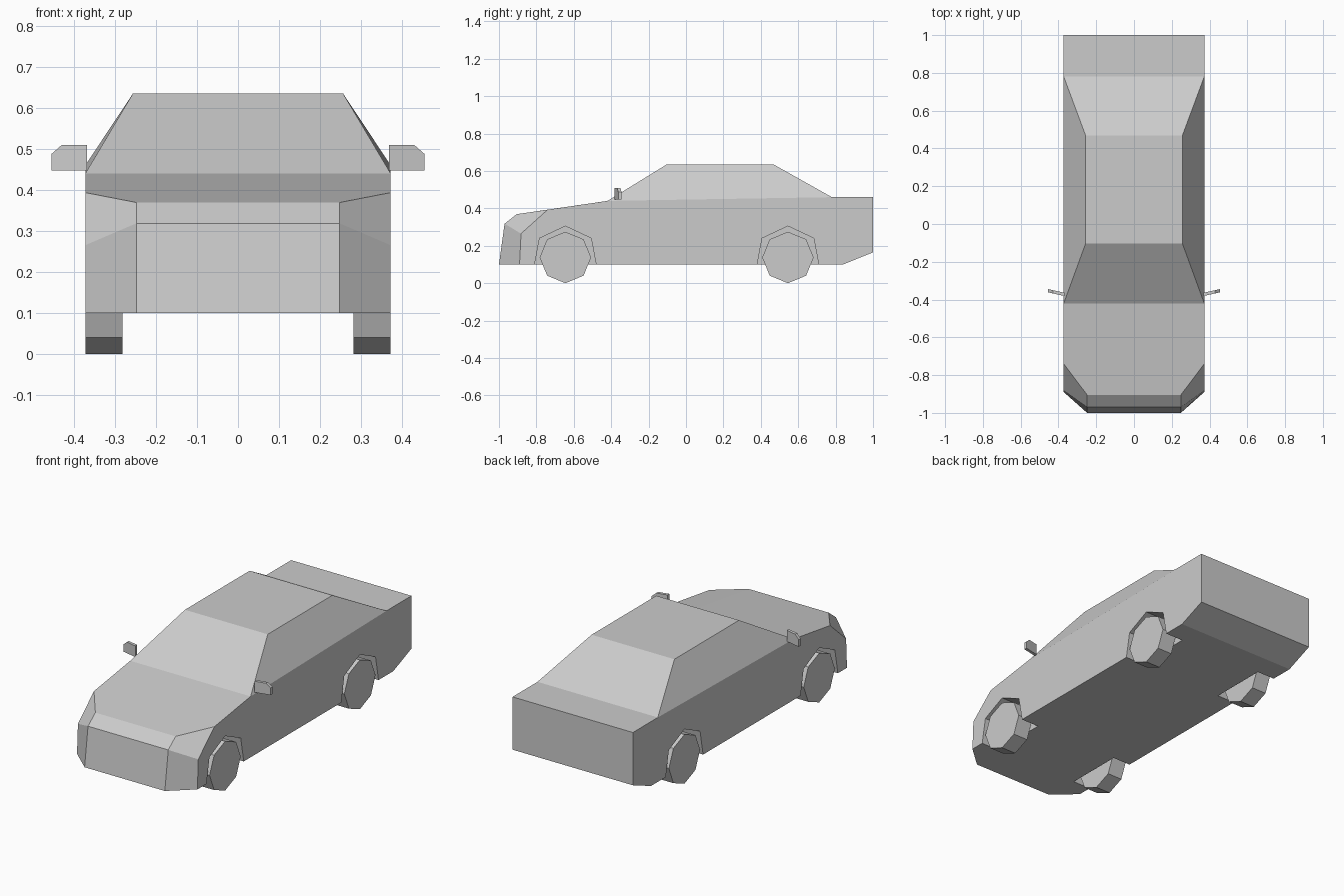
import bpy, bmesh, math
from mathutils import Vector

if "Cube" in bpy.data.objects:
    bpy.data.objects.remove(bpy.data.objects["Cube"])

W = 0.372            # half width of the body
NOSE = 0.248         # half width of the flat nose


def loft(name, rings, cap_start=True, cap_end=True):
    """Skin a list of equal-length closed rings and cap the ends."""
    bm = bmesh.new()
    vs = [[bm.verts.new(p) for p in r] for r in rings]
    n = len(rings[0])
    for a, b in zip(vs, vs[1:]):
        for i in range(n):
            j = (i + 1) % n
            bm.faces.new((a[i], a[j], b[j], b[i]))
    if cap_start:
        bm.faces.new(vs[0][::-1])
    if cap_end:
        bm.faces.new(vs[-1])
    bmesh.ops.recalc_face_normals(bm, faces=bm.faces)
    me = bpy.data.meshes.new(name)
    bm.to_mesh(me)
    bm.free()
    ob = bpy.data.objects.new(name, me)
    bpy.context.collection.objects.link(ob)
    return ob


def side_ring(x, pts):
    return [(x, y, z) for y, z in pts]


# Body: side profile lofted across, with chamfered front corners
rest = [(-0.42, 0.44), (0.78, 0.46), (1.0, 0.46), (1.0, 0.165), (0.84, 0.1)]
middle = [(-1.0, 0.1), (-0.97, 0.318), (-0.905, 0.369)] + rest
outer = [(-0.89, 0.1), (-0.882, 0.265), (-0.74, 0.393)] + rest
body = loft("car_body", [side_ring(-W, outer), side_ring(-NOSE, middle),
                         side_ring(NOSE, middle), side_ring(W, outer)])

# Cabin: tapered from the belt line to the roof
belt = [(-W, -0.42, 0.44), (W, -0.42, 0.44), (W, 0.78, 0.46), (-W, 0.78, 0.46)]
roof = [(-0.256, -0.103, 0.635), (0.256, -0.103, 0.635),
        (0.256, 0.468, 0.635), (-0.256, 0.468, 0.635)]
loft("cabin", [belt, roof], cap_start=False)

# Wheels and wheel arches
arch = [(-0.165, 0.097), (-0.138, 0.24), (0, 0.305), (0.138, 0.24), (0.165, 0.097),
        (0.165, 0.05), (-0.165, 0.05)]
R = 0.1375
octagon = [(R * math.cos(i * math.pi / 4), R + R * math.sin(i * math.pi / 4))
           for i in range(8)]
for end, cy in (("front", -0.645), ("rear", 0.545)):
    for side, s in (("right", 1), ("left", -1)):
        def at(pts):
            return [(y + cy, z) for y, z in pts]
        loft(f"{end}_{side}_wheel", [side_ring(s * 0.281, at(octagon)),
                                     side_ring(s * W, at(octagon))])
        cutter = loft(f"{end}_{side}_arch_cutter", [side_ring(s * 0.262, at(arch)),
                                                    side_ring(s * 0.45, at(arch))])
        cutter.hide_render = True
        cutter.hide_viewport = True
        cutter.display_type = 'WIRE'
        m = body.modifiers.new("wheel_arch", 'BOOLEAN')
        m.operation = 'DIFFERENCE'
        m.solver = 'EXACT'
        m.object = cutter

# Side mirrors: thin plates swept slightly backward toward the tip
plate = [(0.368, 0.447), (0.455, 0.447), (0.455, 0.487), (0.43, 0.509), (0.368, 0.509)]
for side, s in (("right", 1), ("left", -1)):
    rings = [[(s * x, y0 + (x - 0.368) * 0.22, z) for x, z in plate]
             for y0 in (-0.381, -0.364)]
    loft(f"{side}_mirror", rings)
